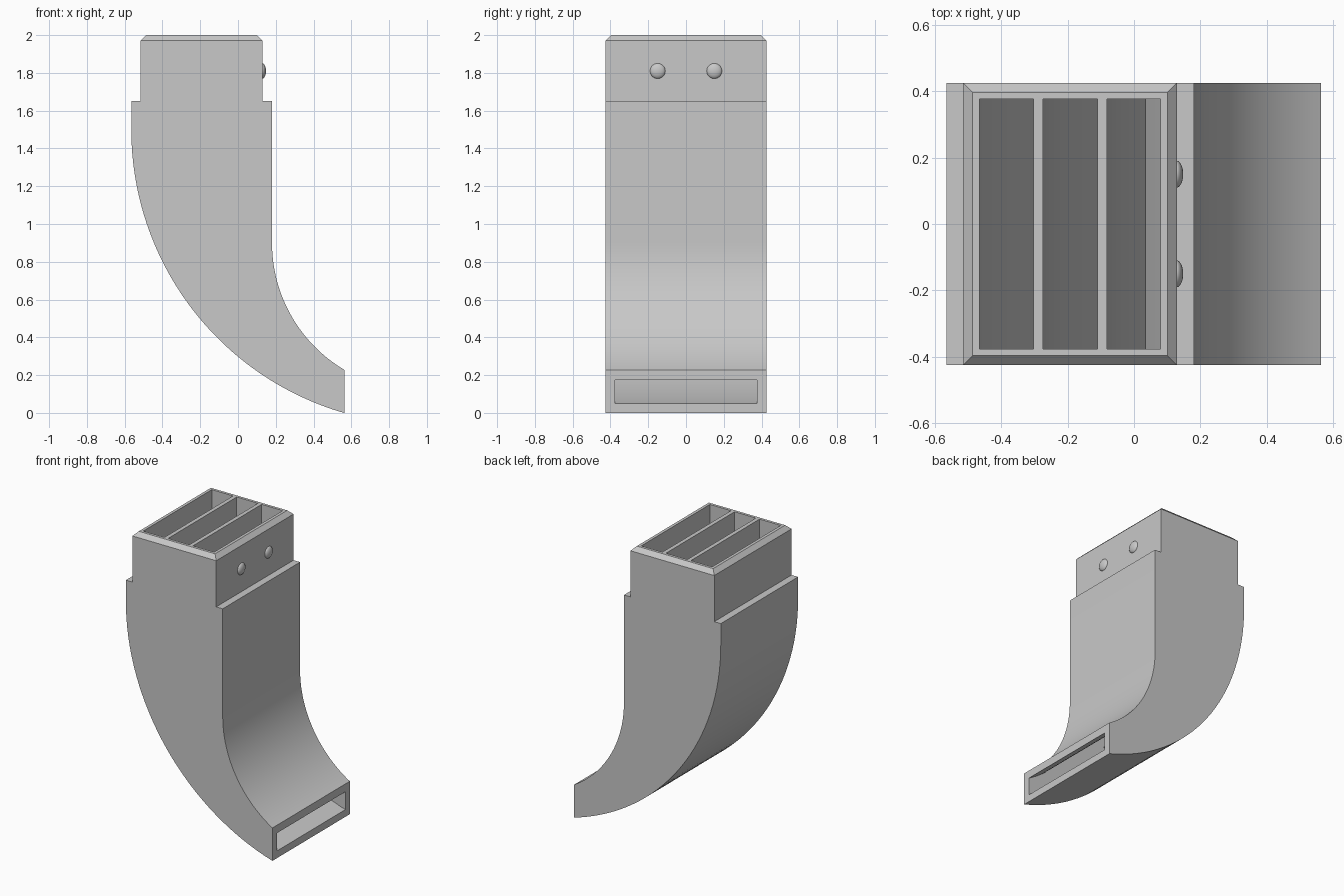
import bpy, bmesh, math

cube = bpy.data.objects.get("Cube")
if cube:
    bpy.data.objects.remove(cube, do_unlink=True)

grey = bpy.data.materials.new("plain grey")
grey.use_nodes = True
COLOUR = (0.58, 0.58, 0.58, 1)
grey.diffuse_color = COLOUR
grey.node_tree.nodes["Principled BSDF"].inputs["Base Color"].default_value = COLOUR

HALF = 0.425   # half the duct width
WALL = 0.048   # sheet thickness


def arc(cx, cz, r, x_end, steps=32):
    """Arc from its vertical tangent on the left down to x_end."""
    sweep = math.acos((cx - x_end) / r)
    return [(cx - r * math.cos(sweep * i / steps), cz - r * math.sin(sweep * i / steps))
            for i in range(steps + 1)]


def prism(name, profile, half, chamfer=0):
    """Extrude an x-z profile symmetrically along y."""
    bm = bmesh.new()
    base = bm.faces.new([bm.verts.new((x, -half, z)) for x, z in profile])
    ext = bmesh.ops.extrude_face_region(bm, geom=[base])
    moved = [v for v in ext["geom"] if isinstance(v, bmesh.types.BMVert)]
    bmesh.ops.translate(bm, verts=moved, vec=(0, 2 * half, 0))
    bmesh.ops.recalc_face_normals(bm, faces=bm.faces[:])
    if chamfer:
        rim = [e for e in bm.edges if all(v.co.z > 1.99 for v in e.verts)]
        bmesh.ops.bevel(bm, geom=rim, offset=chamfer, segments=1, affect='EDGES')
    mesh = bpy.data.meshes.new(name)
    bm.to_mesh(mesh)
    bm.free()
    obj = bpy.data.objects.new(name, mesh)
    bpy.context.collection.objects.link(obj)
    mesh.materials.append(grey)
    return obj


def smooth(obj):
    bpy.ops.object.select_all(action='DESELECT')
    obj.select_set(True)
    bpy.context.view_layer.objects.active = obj
    bpy.ops.object.shade_smooth_by_angle(angle=math.radians(25))


# Curved body with a stepped neck
OUT_C, OUT_R = (0.9975, 1.5), 1.5625
IN_C, IN_R = (0.961, 0.9), 0.781
outside = ([(-0.565, 1.65)] + arc(*OUT_C, OUT_R, 0.5625) + arc(*IN_C, IN_R, 0.5625)[::-1]
           + [(0.18, 1.65), (0.13, 1.65), (0.13, 2), (-0.515, 2), (-0.515, 1.65)])
body = prism("duct_body", outside, HALF, chamfer=0.029)

# Hollow passage from the top opening to the outlet slot
inside = ([(-0.515, 1.6)] + arc(*OUT_C, OUT_R - WALL, 0.6)
          + arc(*IN_C, IN_R + WALL, 0.6)[::-1]
          + [(0.13, 1.6), (0.08, 1.6), (0.08, 2.1), (-0.465, 2.1), (-0.465, 1.6)])
cutter = prism("passage_cutter", inside, HALF - WALL)
cut = body.modifiers.new("hollow", 'BOOLEAN')
cut.operation = 'DIFFERENCE'
cut.solver = 'EXACT'
cut.object = cutter
bpy.context.view_layer.objects.active = body
bpy.ops.object.modifier_apply(modifier=cut.name)
cutter.hide_render = True
cutter.hide_viewport = True
smooth(body)

# Guide vanes dividing the passage
for name, x, z, r, x_end in (("outer_vane", -0.302, 1.35, 1.35, -0.09),
                             ("inner_vane", -0.11, 1.2, 1.15, 0.008)):
    t = 0.028
    left = [(x, 2)] + arc(x + r, z, r, x_end, 16)
    right = [(x + t, 2)] + arc(x + r, z, r - t, x_end + t, 16)
    smooth(prism(name, left + right[::-1], HALF - WALL))

# Rounded catches on the neck
for name, y in (("front_catch", -0.15), ("back_catch", 0.15)):
    bpy.ops.mesh.primitive_uv_sphere_add(segments=32, ring_count=16, radius=1,
                                         location=(0.127, y, 1.81))
    catch = bpy.context.object
    catch.name = name
    catch.scale = (0.021, 0.041, 0.041)
    catch.data.materials.append(grey)
    bpy.ops.object.shade_smooth()
